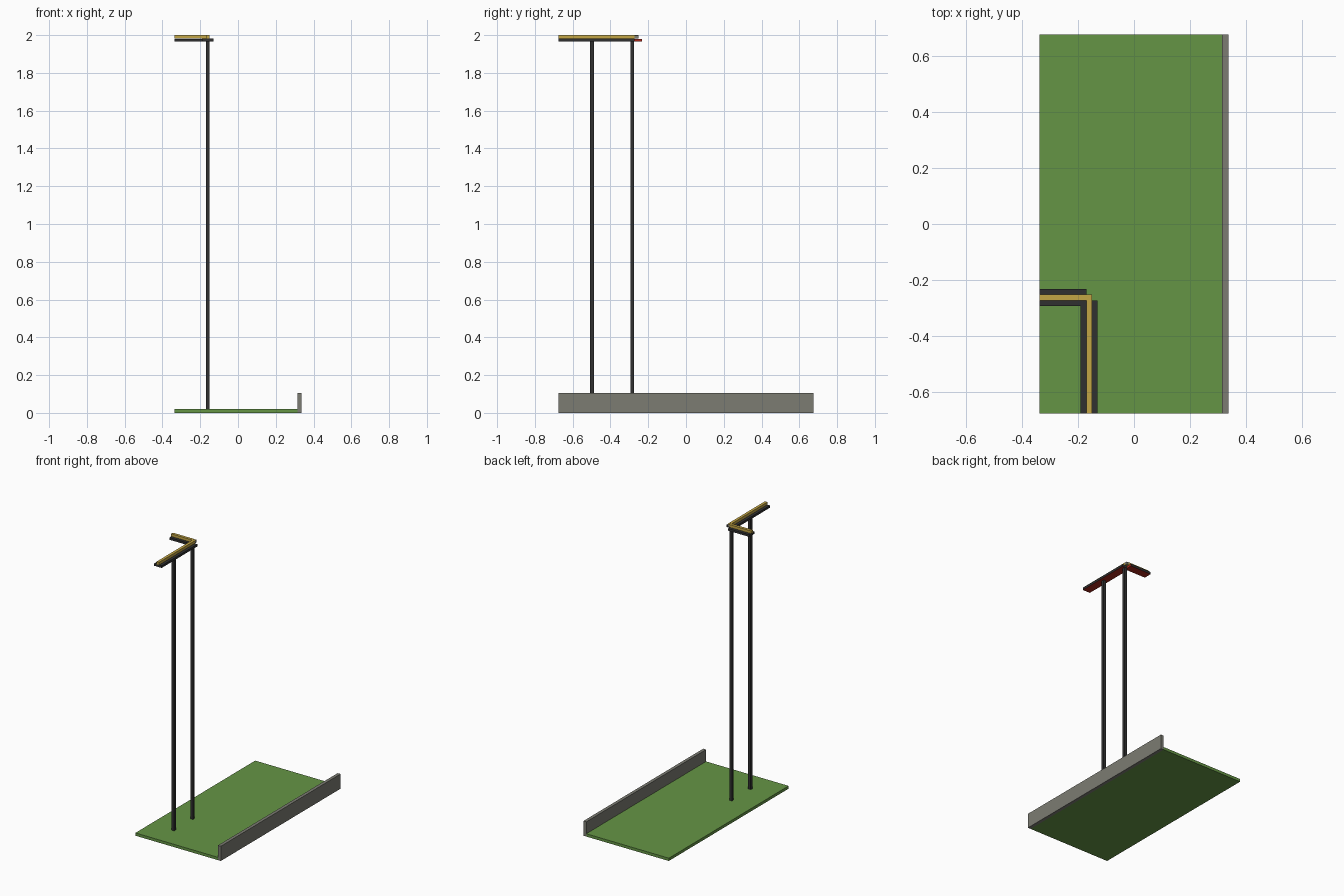
import bpy, bmesh
from mathutils import Vector

cube = bpy.data.objects.get("Cube")
if cube:
    bpy.data.objects.remove(cube, do_unlink=True)


def material(name, rgb):
    m = bpy.data.materials.new(name)
    m.use_nodes = True
    m.diffuse_color = (*rgb, 1)
    m.node_tree.nodes["Principled BSDF"].inputs["Base Color"].default_value = (*rgb, 1)
    return m


GREEN = material("grass green", (0.13, 0.30, 0.06))
GREY = material("concrete grey", (0.20, 0.20, 0.17))
DARK = material("dark metal", (0.03, 0.03, 0.03))
GOLD = material("rail yellow", (0.55, 0.38, 0.06))
RED = material("underside red", (0.40, 0.02, 0.01))


def box(name, lo, hi, mats, accent=()):
    """Box between two corners; faces pointing along accent directions get the second material."""
    lo, hi = Vector(lo), Vector(hi)
    bm = bmesh.new()
    bmesh.ops.create_cube(bm, size=1)
    for v in bm.verts:
        v.co = (lo + hi) / 2 + v.co * (hi - lo)
    bm.normal_update()
    for f in bm.faces:
        if any(f.normal.dot(Vector(d)) > 0.9 for d in accent):
            f.material_index = 1
    mesh = bpy.data.meshes.new(name)
    bm.to_mesh(mesh)
    bm.free()
    for m in mats:
        mesh.materials.append(m)
    ob = bpy.data.objects.new(name, mesh)
    bpy.context.collection.objects.link(ob)
    return ob


W, L = 0.337, 0.675      # half width and half length of the ground
DECK, TOP = 1.965, 2.0   # underside of the beams and top of the rails
MID = 1.981
DOWN, RIGHT = (0, 0, -1), (1, 0, 0)

# Ground slab and the low wall along one side
box("ground", (-W, -L, 0), (0.314, L, 0.02), [GREEN])
box("side_wall", (0.314, -L, 0), (W, L, 0.105), [GREY])

# Two tall posts
for name, y in (("front_post", -0.497), ("back_post", -0.285)):
    box(name, (-0.17, y - 0.01, 0.02), (-0.15, y + 0.01, DECK), [DARK])

# L-shaped beam with red underside
box("long_beam", (-0.19, -L, DECK), (-0.13, -0.272, MID), [DARK, RED], [DOWN])
box("short_beam", (-W, -0.292, DECK), (-0.17, -0.232, MID - 0.0005), [DARK, RED], [DOWN, RIGHT])

# Yellow rails along the middle of the beam, joined by a small grey corner
box("long_rail", (-0.17, -L, MID), (-0.15, -0.272, TOP), [GOLD])
box("short_rail", (-W, -0.272, MID), (-0.165, -0.252, TOP), [GOLD])
box("rail_corner", (-0.165, -0.272, MID), (-0.15, -0.252, TOP - 0.001), [GOLD, GREY],
    [RIGHT, (0, 1, 0)])
